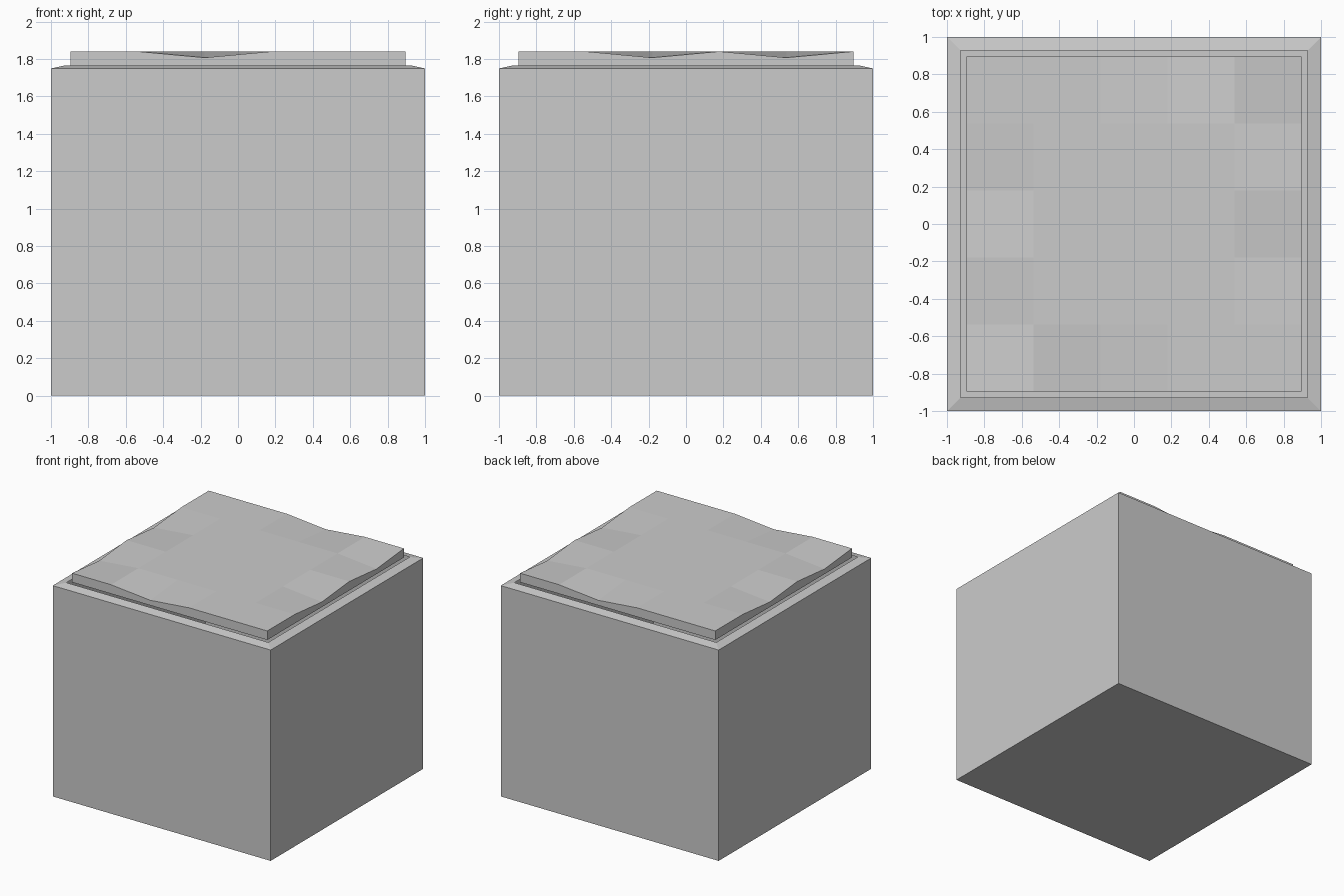
import bpy, bmesh

if "Cube" in bpy.data.objects:
    bpy.data.objects.remove(bpy.data.objects["Cube"])

W = 0.896            # half width of the raised slab
SHELF, RIM = 1.765, 1.749
TOP, DIP = 1.84, 1.807


def finish(bm, name):
    bmesh.ops.recalc_face_normals(bm, faces=bm.faces)
    mesh = bpy.data.meshes.new(name)
    bm.to_mesh(mesh)
    bm.free()
    obj = bpy.data.objects.new(name, mesh)
    bpy.context.collection.objects.link(obj)
    return obj


# Main block with a gently sloped shelf around its top
bm = bmesh.new()
bmesh.ops.create_cube(bm, size=2)
for v in bm.verts:
    v.co.z = RIM if v.co.z > 0 else 0
bm.normal_update()
top = [f for f in bm.faces if f.normal.z > 0.9]
bmesh.ops.inset_region(bm, faces=top, thickness=1 - W, depth=0)
for v in top[0].verts:
    v.co.z = SHELF
bmesh.ops.delete(bm, geom=top, context='FACES_ONLY')
finish(bm, "block")

# Raised slab: 5 x 5 grid with worn dips along the edges
bm = bmesh.new()
bmesh.ops.create_grid(bm, x_segments=5, y_segments=5, size=W)
step = 2 * W / 5
dips = {(2, 0), (5, 2), (5, 4)}
dips |= {(5 - i, 5 - j) for i, j in dips}
for v in bm.verts:
    cell = (round((v.co.x + W) / step), round((v.co.y + W) / step))
    v.co.z = DIP if cell in dips else TOP
# Drop the vertical skirt down to the shelf
edges = [e for e in bm.edges if e.is_boundary]
skirt = bmesh.ops.extrude_edge_only(bm, edges=edges)
for g in skirt["geom"]:
    if isinstance(g, bmesh.types.BMVert):
        g.co.z = SHELF
finish(bm, "worn_top_slab")
